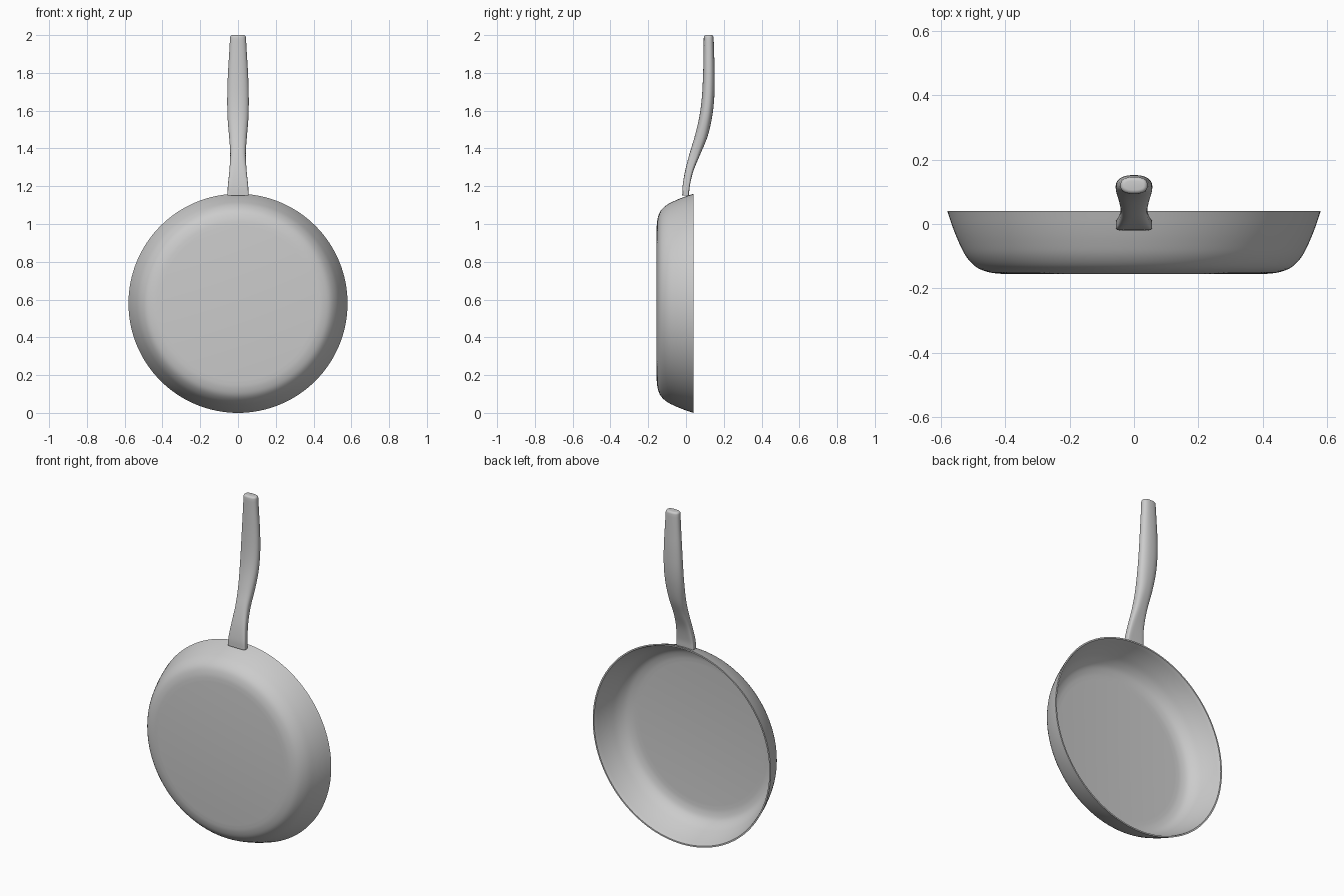
import bpy, bmesh, math
from mathutils import Vector

cube = bpy.data.objects.get("Cube")
if cube:
    bpy.data.objects.remove(cube, do_unlink=True)

# Single grey finish
grey = bpy.data.materials.new("plain_grey")
grey.use_nodes = True
COLOUR = (0.6, 0.6, 0.6, 1)
grey.diffuse_color = COLOUR
grey.node_tree.nodes["Principled BSDF"].inputs["Base Color"].default_value = COLOUR


def smooth_path(points, steps):
    """Catmull-Rom interpolation through tuples of any length."""
    pts = [Vector(p) for p in points]
    pts = [pts[0] * 2 - pts[1]] + pts + [pts[-1] * 2 - pts[-2]]
    out = []
    for a, b, c, d in zip(pts, pts[1:], pts[2:], pts[3:]):
        for i in range(steps):
            t = i / steps
            out.append(b + (c - a) * t / 2 + (a * 2 - b * 5 + c * 4 - d) * t * t / 2
                       + (b * 3 - a - c * 3 + d) * t ** 3 / 2)
    return out + [pts[-2]]


def finish(name, bm, angle):
    bmesh.ops.remove_doubles(bm, verts=bm.verts, dist=0.0001)
    bmesh.ops.recalc_face_normals(bm, faces=bm.faces)
    mesh = bpy.data.meshes.new(name)
    bm.to_mesh(mesh)
    bm.free()
    mesh.materials.append(grey)
    obj = bpy.data.objects.new(name, mesh)
    bpy.context.collection.objects.link(obj)
    bpy.ops.object.select_all(action="DESELECT")
    obj.select_set(True)
    bpy.context.view_layer.objects.active = obj
    bpy.ops.object.shade_smooth_by_angle(angle=math.radians(angle))
    return obj


# Pan body: thin-walled lathe about the y axis, given as (radius, y)
WALL = 0.009
CENTRE = Vector((0, 0, 0.58))
curve = smooth_path([(0.41, -0.155), (0.45, -0.15), (0.49, -0.134), (0.522, -0.1),
                     (0.545, -0.055), (0.564, -0.008), (0.58, 0.04)], 4)
outer = [Vector((0, -0.155))] + curve
inner = [Vector((0, -0.155 + WALL))]
for i, p in enumerate(curve):
    tangent = (curve[min(i + 1, len(curve) - 1)] - curve[max(i - 1, 0)]).normalized()
    inner.append(p + Vector((-tangent.y, tangent.x)) * WALL)
inner[-1].y = 0.04

bm = bmesh.new()
ring = [bm.verts.new(CENTRE + Vector((0, p.y, p.x))) for p in outer + inner[::-1]]
edges = [bm.edges.new(pair) for pair in zip(ring, ring[1:])]
bmesh.ops.spin(bm, geom=ring + edges, cent=CENTRE, axis=(0, 1, 0),
               angle=math.tau, steps=128)
finish("pan_body", bm, 40)

# Handle: loft of rounded sections (z, y centre, half width, half depth, squareness)
stations = smooth_path([
    (1.15, -0.002, 0.056, 0.018, 8),
    (1.2, 0.001, 0.054, 0.019, 6),
    (1.28, 0.017, 0.046, 0.022, 4),
    (1.37, 0.047, 0.041, 0.029, 3),
    (1.46, 0.079, 0.047, 0.034, 2.5),
    (1.56, 0.103, 0.055, 0.034, 2.3),
    (1.66, 0.116, 0.057, 0.033, 2.3),
    (1.78, 0.121, 0.054, 0.031, 2.3),
    (1.9, 0.121, 0.047, 0.028, 2.4),
    (1.988, 0.12, 0.042, 0.026, 2.5)], 5)
# Rounded tip
tip = stations[-1]
for k in range(1, 5):
    a = k * math.pi / 8
    inset = 0.012 * (1 - math.cos(a))
    stations.append(Vector((tip[0] + 0.012 * math.sin(a), tip[1],
                            tip[2] - inset, tip[3] - inset, tip[4])))

SIDES = 48
bm = bmesh.new()
loops = []
for z, y, w, d, n in stations:
    loop = []
    for k in range(SIDES):
        c, s = math.cos(math.tau * k / SIDES), math.sin(math.tau * k / SIDES)
        loop.append(bm.verts.new((math.copysign(abs(c) ** (2 / n), c) * w,
                                  y + math.copysign(abs(s) ** (2 / n), s) * d, z)))
    loops.append(loop)
for low, high in zip(loops, loops[1:]):
    for k in range(SIDES):
        j = (k + 1) % SIDES
        bm.faces.new((low[k], low[j], high[j], high[k]))
bm.faces.new(loops[0][::-1])
bm.faces.new(loops[-1])
finish("handle", bm, 50)
